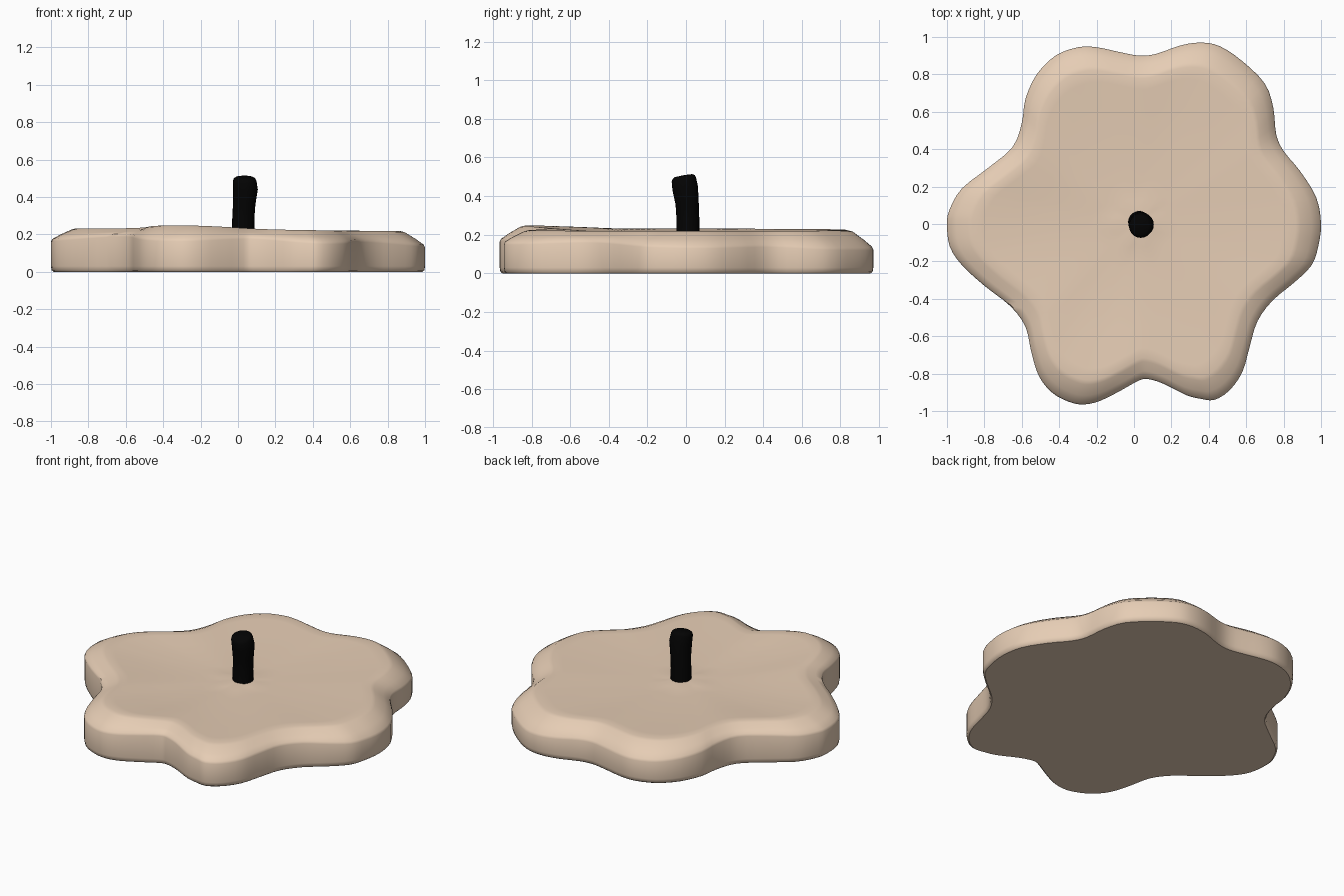
import bpy, bmesh, math
from mathutils import Vector

if "Cube" in bpy.data.objects:
    bpy.data.objects.remove(bpy.data.objects["Cube"])


def material(name, rgb):
    m = bpy.data.materials.new(name)
    m.diffuse_color = (*rgb, 1)
    m.use_nodes = True
    m.node_tree.nodes["Principled BSDF"].inputs["Base Color"].default_value = m.diffuse_color
    return m


def loft(name, rings, mat, top_centre):
    """Skin a stack of closed rings; cap the bottom flat and the top with a fan."""
    bm = bmesh.new()
    loops = [[bm.verts.new(p) for p in ring] for ring in rings]
    n = len(loops[0])
    for a, b in zip(loops, loops[1:]):
        for i in range(n):
            j = (i + 1) % n
            bm.faces.new((a[i], a[j], b[j], b[i]))
    bm.faces.new(loops[0][::-1])
    top = loops[-1]
    c = bm.verts.new(top_centre)
    for i in range(n):
        bm.faces.new((top[i], top[(i + 1) % n], c))
    bmesh.ops.recalc_face_normals(bm, faces=bm.faces)
    me = bpy.data.meshes.new(name)
    bm.to_mesh(me)
    bm.free()
    me.materials.append(mat)
    ob = bpy.data.objects.new(name, me)
    bpy.context.collection.objects.link(ob)
    bpy.ops.object.select_all(action='DESELECT')
    ob.select_set(True)
    bpy.context.view_layer.objects.active = ob
    bpy.ops.object.shade_smooth_by_angle(angle=math.radians(48))
    for f in me.polygons:
        if len(f.vertices) > 4:
            f.use_smooth = False
    return ob


def smooth_loop(pts, steps):
    """Closed Catmull-Rom curve through the points."""
    out, n = [], len(pts)
    for i in range(n):
        a, b, c, d = (Vector(pts[(i + k) % n]) for k in (-1, 0, 1, 2))
        for s in range(steps):
            t = s / steps
            out.append(0.5 * (2 * b + (c - a) * t + (2 * a - 5 * b + 4 * c - d) * t * t
                              + (3 * b - a - 3 * c + d) * t ** 3))
    return out


tan = material("pale tan", (0.79, 0.61, 0.46))
black = material("black", (0.001, 0.001, 0.001))

# Six-lobed slab outline, counter-clockwise from the right
outline = smooth_loop([
    (1.0, 0), (.975, .14), (.89, .28), (.80, .39), (.76, .48), (.745, .62), (.70, .75),
    (.58, .87), (.46, .95), (.36, .97), (.25, .955), (.12, .91), (.03, .90), (-.08, .92),
    (-.2, .945), (-.3, .945), (-.42, .90), (-.52, .80), (-.58, .67), (-.60, .54),
    (-.65, .41), (-.78, .30), (-.92, .19), (-.985, .08), (-1, 0), (-.985, -.12),
    (-.92, -.22), (-.80, -.33), (-.66, -.44), (-.58, -.55), (-.55, -.68), (-.51, -.81),
    (-.44, -.90), (-.35, -.95), (-.27, -.965), (-.18, -.945), (-.07, -.89), (.03, -.835),
    (.08, -.83), (.16, -.855), (.28, -.915), (.36, -.935), (.43, -.94), (.51, -.89),
    (.58, -.79), (.62, -.65), (.66, -.52), (.74, -.41), (.86, -.31), (.95, -.22),
    (.985, -.12)], 3)


def shoulder(p):
    d = p.normalized()
    return 0.16 + 0.1 * (1 - p.length) - 0.015 * d.x - 0.015 * d.y


def rim(p):
    d = p.normalized()
    front_left = max(0, d.dot(Vector((-0.35, -0.94)))) ** 10
    return 0.225 - 0.007 * d.x + 0.02 * front_left


def ring(scale, height):
    return [(p.x * scale, p.y * scale, height(p)) for p in outline]


# Slab: rounded foot, upright wall, sloping bevel, gently dished top
rings = [ring(.985, lambda p: 0), ring(.996, lambda p: .008), ring(1, lambda p: .03),
         ring(1, lambda p: shoulder(p) - .015), ring(.993, shoulder),
         ring(.95, lambda p: shoulder(p) * .58 + rim(p) * .42),
         ring(.89, lambda p: rim(p) - .006), ring(.865, rim)]
for s, k in ((.80, .88), (.65, .55), (.45, .2), (.25, .05)):
    rings.append(ring(s, lambda p: .206 * (1 - k) + rim(p) * k))
rings.append(ring(.13, lambda p: .206))
loft("lobed_slab", rings, tan, (0.03, 0.01, 0.22))

# Bent stem: x, y, z, radius, tilt of the ring towards the front
path = [(.028, .010, .18, .060, 0), (.028, .010, .28, .059, 0), (.033, .006, .36, .060, .08),
        (.040, -.004, .44, .066, .15), (.036, -.011, .485, .063, .18),
        (.035, -.012, .498, .058, .18), (.034, -.013, .506, .045, .18)]
stem = []
for x, y, z, r, tilt in path:
    stem.append([(x + r * math.cos(a), y + r * math.sin(a), z + tilt * r * math.sin(a))
                 for a in (2 * math.pi * i / 20 for i in range(20))])
loft("stem", stem, black, (.034, -.013, .508))
